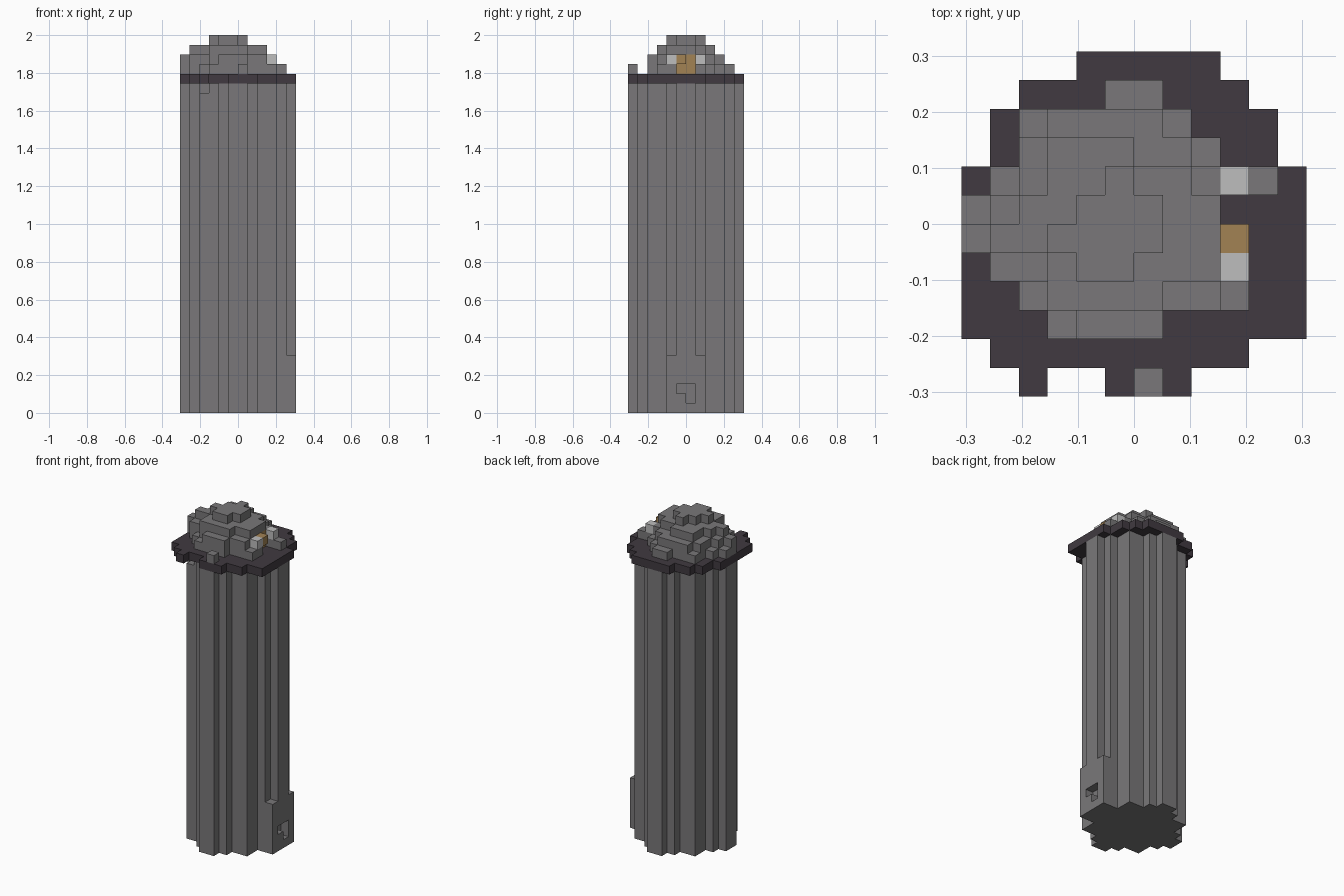
import bpy
import bmesh
from mathutils import Vector

if "Cube" in bpy.data.objects:
    bpy.data.objects.remove(bpy.data.objects["Cube"], do_unlink=True)

UNIT = 2 / 39          # edge of one building block
HALF = 6               # half of the plan width, in blocks
BRIM_LEVEL = 34


def make_material(name, colour):
    material = bpy.data.materials.new(name)
    material.use_nodes = True
    rgba = (*colour, 1)
    material.diffuse_color = rgba
    material.node_tree.nodes["Principled BSDF"].inputs["Base Color"].default_value = rgba
    return material


stone_grey = make_material("stone grey", (0.192, 0.187, 0.192))
dark_slate = make_material("dark slate", (0.052, 0.042, 0.052))
ochre = make_material("ochre", (0.36, 0.225, 0.088))
pale_grey = make_material("pale grey", (0.51, 0.51, 0.51))


def plan(first_row, spans):
    """Plan cells from one (first, last) column span per row, front to back."""
    return {(column, first_row + offset)
            for offset, (first, last) in enumerate(spans)
            for column in range(first, last + 1)}


def stack(cells, bottom, top):
    return {(column, row, level) for column, row in cells for level in range(bottom, top)}


# Fluted shaft, the same front and back, with a low pedestal on its left side
half_spans = [(5, 6), (4, 7), (2, 9), (2, 9), (1, 10), (0, 11)]
shaft = stack(plan(0, half_spans + half_spans[::-1]), 0, BRIM_LEVEL)
shaft |= stack({(11, 4), (11, 7)}, 0, 6)
# Small niche in the pedestal and a chipped corner under the brim
shaft -= {(11, 5, 2), (11, 6, 1), (11, 6, 2), (2, 2, BRIM_LEVEL - 1)}

# Dark overhanging brim
brim_plan = plan(0, [(5, 7), (1, 9), (0, 11), (0, 11), (0, 11), (0, 11),
                     (0, 11), (0, 11), (1, 10), (1, 10), (2, 9), (4, 8)])
brim_plan |= {(2, 0)}
brim = stack(brim_plan, BRIM_LEVEL, BRIM_LEVEL + 1)

# Stepped dome, one plan per level
dome_plans = [
    plan(2, [(3, 6), (2, 9), (1, 9), (0, 8), (0, 8), (1, 10), (2, 8), (2, 7), (5, 6)]) | {(6, 0)},
    plan(2, [(4, 6), (3, 8), (1, 8), (0, 8), (1, 8), (2, 8), (2, 7), (3, 6)]),
    plan(3, [(3, 6), (3, 8), (1, 8), (2, 8), (3, 7), (3, 5)]),
    plan(4, [(4, 5), (3, 6), (4, 6), (5, 5)]),
]
dome = set()
for step, cells in enumerate(dome_plans):
    level = BRIM_LEVEL + 1 + step
    dome |= stack(cells, level, level + 1)

# Beak and eyes on the left side of the dome
beak = stack({(8, 5), (8, 6)}, 35, 37) | {(9, 5, 36)}
eyes = {(9, row, 36) for row in (4, 7)}
dome -= beak | eyes

solid = shaft | brim | dome | beak | eyes


def build(name, cells, material):
    """Skin the outside of a group of blocks and merge its flat faces."""
    bm = bmesh.new()
    for cell in sorted(cells):
        centre = Vector(cell) + Vector((0.5 - HALF, 0.5 - HALF, 0.5))
        for axis in range(3):
            for sign in (-1, 1):
                neighbour = list(cell)
                neighbour[axis] += sign
                if tuple(neighbour) in solid:
                    continue
                normal, u, v = Vector(), Vector(), Vector()
                normal[axis] = sign / 2
                u[(axis + 1) % 3] = sign / 2
                v[(axis + 2) % 3] = 1 / 2
                corners = (-u - v, u - v, u + v, v - u)
                bm.faces.new([bm.verts.new((centre + normal + c) * UNIT) for c in corners])
    bmesh.ops.remove_doubles(bm, verts=bm.verts, dist=UNIT / 100)
    bmesh.ops.dissolve_limit(bm, angle_limit=0.01, verts=bm.verts, edges=bm.edges)
    mesh = bpy.data.meshes.new(name)
    bm.to_mesh(mesh)
    bm.free()
    mesh.materials.append(material)
    bpy.context.collection.objects.link(bpy.data.objects.new(name, mesh))


build("shaft", shaft, stone_grey)
build("brim", brim, dark_slate)
build("dome", dome, stone_grey)
build("beak", beak, ochre)
build("eyes", eyes, pale_grey)
